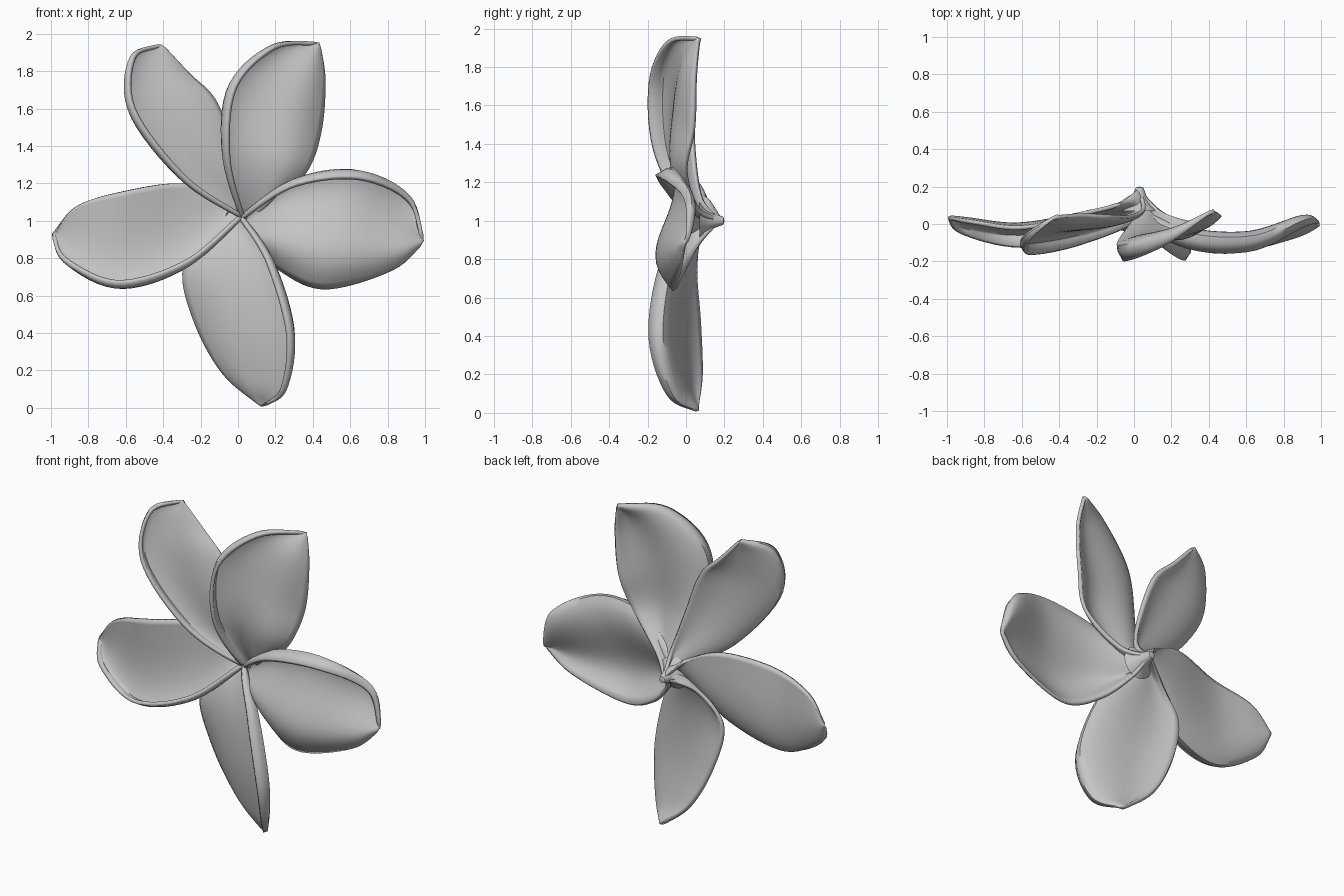
import bpy
import bmesh
from math import pi, sin, sqrt
from mathutils import Vector

ROWS, COLUMNS = 36, 20
STEM = (0.03, 0.18, 1.0)
THROAT = (0.02, 0.02, 1.02)

cube = bpy.data.objects.get("Cube")
if cube:
    bpy.data.objects.remove(cube)

grey = bpy.data.materials.new("soft grey")
grey.use_nodes = True
grey.diffuse_color = (0.56, 0.56, 0.56, 1)
grey.node_tree.nodes["Principled BSDF"].inputs["Base Color"].default_value = (0.56, 0.56, 0.56, 1)


def along(points, u):
    """Point on a smooth curve through the given points."""
    pts = [Vector(p) for p in points]
    pts = [2 * pts[0] - pts[1]] + pts + [2 * pts[-1] - pts[-2]]
    spans = len(pts) - 3
    i = min(int(u * spans), spans - 1)
    t = u * spans - i
    a, b, c, d = pts[i:i + 4]
    return 0.5 * (2 * b + (c - a) * t + (2 * a - 5 * b + 4 * c - d) * t ** 2
                  + (3 * b - a - 3 * c + d) * t ** 3)


def finish(name, bm):
    """Turn the bmesh into a smooth grey object."""
    bmesh.ops.recalc_face_normals(bm, faces=bm.faces)
    mesh = bpy.data.meshes.new(name)
    bm.to_mesh(mesh)
    bm.free()
    mesh.materials.append(grey)
    obj = bpy.data.objects.new(name, mesh)
    bpy.context.collection.objects.link(obj)
    bpy.ops.object.select_all(action="DESELECT")
    obj.select_set(True)
    bpy.context.view_layer.objects.active = obj
    bpy.ops.object.shade_smooth_by_angle(angle=0.9)
    return obj


def petal(name, front, back, tip, trough, crest):
    """Wavy sheet: curled front rim, trough behind it, then a crest before the back edge."""
    front = [STEM, THROAT] + front + [tip]
    back = [STEM] + back + [tip]
    bm = bmesh.new()
    grid = []
    for r in range(ROWS + 1):
        u = r / ROWS
        f, b = along(front, u), along(back, u)
        swell = max(sin(pi * u), 0) ** 0.8
        curl = 0.08 * swell
        row = []
        for c in range(COLUMNS + 1):
            t = c / COLUMNS
            # the front rim turns back over the petal
            w = sqrt((t - curl) ** 2 + 0.0004) - 0.02
            p = f.lerp(b, w / (sqrt((1 - curl) ** 2 + 0.0004) - 0.02))
            wave = trough * sin(pi * t ** 0.6) - crest * sin(pi * t * t)
            p.y = f.y + (b.y - f.y) * t + swell * wave
            row.append(bm.verts.new(p))
        grid.append(row)
    for low, high in zip(grid, grid[1:]):
        for c in range(COLUMNS):
            bm.faces.new((low[c], low[c + 1], high[c + 1], high[c]))
    bmesh.ops.remove_doubles(bm, verts=bm.verts, dist=0.0005)
    solid = finish(name, bm).modifiers.new("thickness", "SOLIDIFY")
    solid.thickness = 0.022
    solid.offset = 0


# Five petals, each front edge overlapping the neighbour's back edge
petal("upper_left_petal",
      front=[(-0.3, -0.11, 1.22), (-0.58, -0.16, 1.58), (-0.57, -0.09, 1.87)],
      back=[(0.05, 0.08, 1.13), (-0.02, 0.04, 1.38), (-0.12, 0.04, 1.64), (-0.26, 0.05, 1.78)],
      tip=(-0.41, 0.04, 1.94), trough=0.06, crest=0.03)
petal("upper_right_petal",
      front=[(-0.08, -0.16, 1.35), (-0.05, -0.19, 1.72), (0.18, -0.1, 1.93)],
      back=[(0.16, 0.06, 1.07), (0.36, 0.0, 1.26), (0.44, 0.04, 1.48), (0.46, 0.05, 1.75)],
      tip=(0.43, 0.07, 1.95), trough=0.08, crest=0.07)
petal("right_petal",
      front=[(0.3, -0.13, 1.22), (0.64, -0.14, 1.27), (0.91, -0.01, 1.13)],
      back=[(0.08, 0.08, 0.89), (0.24, -0.01, 0.73), (0.47, -0.06, 0.64), (0.82, -0.03, 0.74)],
      tip=(0.99, 0.0, 0.89), trough=0.1, crest=0.12)
petal("bottom_petal",
      front=[(0.19, -0.13, 0.78), (0.3, -0.19, 0.4), (0.25, -0.1, 0.1)],
      back=[(-0.14, 0.08, 0.92), (-0.29, 0.05, 0.74), (-0.23, 0.07, 0.46), (-0.08, 0.08, 0.19)],
      tip=(0.13, 0.06, 0.01), trough=0.06, crest=0.04)
petal("left_petal",
      front=[(-0.28, -0.09, 0.75), (-0.64, -0.12, 0.64), (-0.92, -0.05, 0.78)],
      back=[(-0.1, 0.1, 1.13), (-0.3, 0.05, 1.2), (-0.6, -0.02, 1.16), (-0.86, 0.01, 1.08)],
      tip=(-0.99, 0.03, 0.93), trough=0.08, crest=0.0)

# Flared stem behind the petals, turned around the y axis
bm = bmesh.new()
profile = [(0.0, 0.2), (0.02, 0.195), (0.028, 0.175), (0.04, 0.14), (0.065, 0.1), (0.1, 0.07)]
verts = [bm.verts.new((STEM[0] + radius, y, STEM[2])) for radius, y in profile]
edges = [bm.edges.new(pair) for pair in zip(verts, verts[1:])]
bmesh.ops.spin(bm, geom=verts + edges, cent=STEM, axis=(0, 1, 0), angle=2 * pi, steps=24)
bmesh.ops.remove_doubles(bm, verts=bm.verts, dist=0.0005)
finish("stem_flare", bm)
